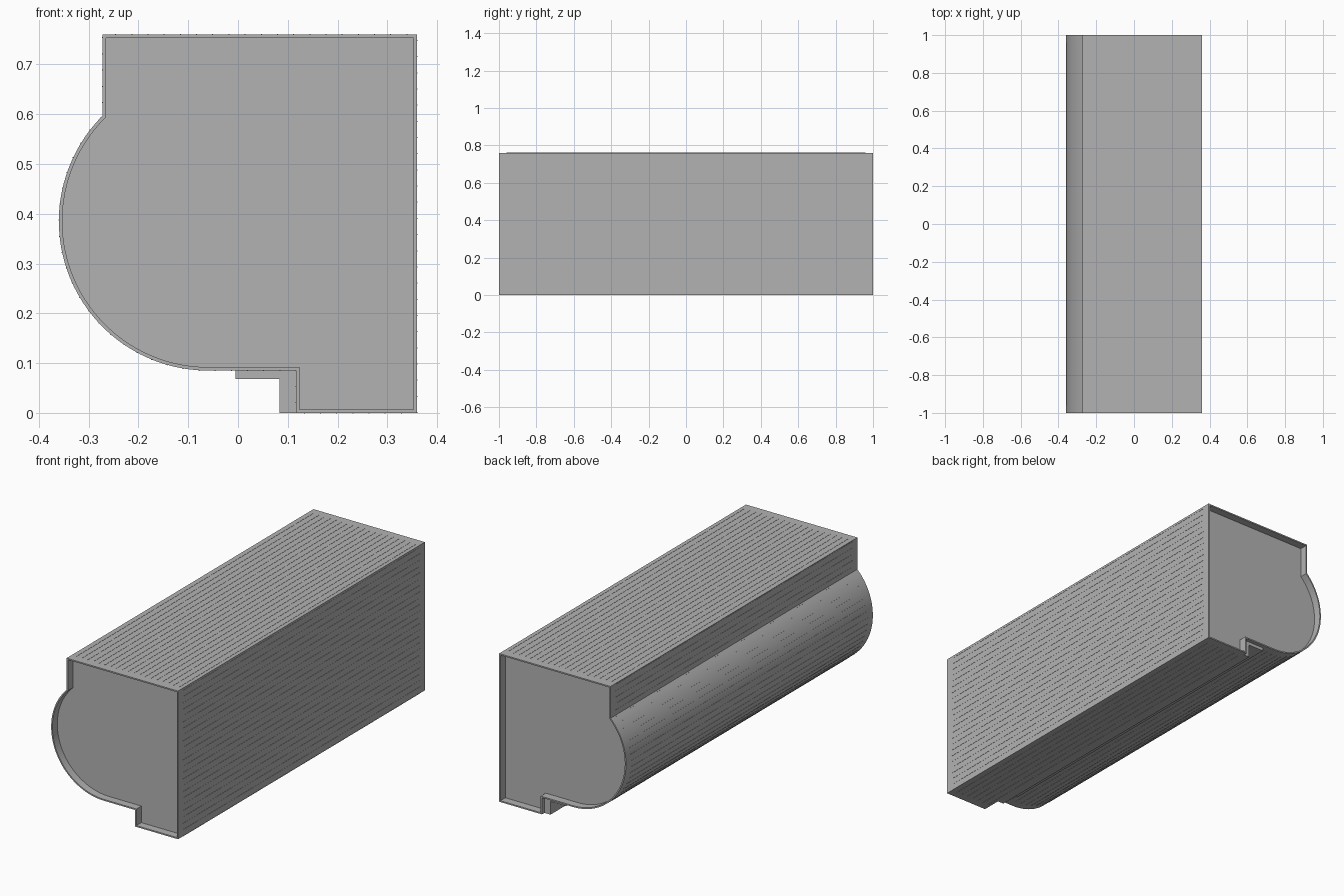
import bpy, bmesh, math
from mathutils import Vector

if "Cube" in bpy.data.objects:
    bpy.data.objects.remove(bpy.data.objects["Cube"])

grey = bpy.data.materials.new("plain_grey")
grey.use_nodes = True
colour = (0.45, 0.45, 0.45, 1)
grey.diffuse_color = colour
grey.node_tree.nodes["Principled BSDF"].inputs["Base Color"].default_value = colour

WALL, RECESS, PITCH = 0.007, 0.04, 0.0325
ARC_X, ARC_Z, RADIUS = -0.06, 0.385, 0.30


def profile(t, steps=40):
    """Box outline with a round belly and a stepped floor, inset by t."""
    r = RADIUS - t
    left = -0.272 + t
    start = math.acos((left - ARC_X) / r)
    end = 1.5 * math.pi
    angles = [start + (end - start) * i / steps for i in range(steps + 1)]
    arc = [(ARC_X + r * math.cos(a), ARC_Z + r * math.sin(a)) for a in angles]
    step = 0.117 + t
    return [(step, t), (0.36 - t, t), (0.36 - t, 0.76 - t), (left, 0.76 - t)] + arc + [
        (step, 0.085 + t)]


def finish(name, bm):
    bmesh.ops.recalc_face_normals(bm, faces=bm.faces)
    mesh = bpy.data.meshes.new(name)
    bm.to_mesh(mesh)
    bm.free()
    mesh.materials.append(grey)
    obj = bpy.data.objects.new(name, mesh)
    bpy.context.collection.objects.link(obj)
    return obj


def ring(bm, points, y):
    return [bm.verts.new((x, y, z)) for x, z in points]


def bridge(bm, a, b):
    for i in range(len(a)):
        j = (i + 1) % len(a)
        bm.faces.new((a[i], a[j], b[j], b[i]))


def prism(bm, points, y0, y1):
    a, b = ring(bm, points, y0), ring(bm, points, y1)
    bridge(bm, a, b)
    bm.faces.new(a)
    bm.faces.new(b)


# Thin outer casing, open at both ends
bm = bmesh.new()
outer, inner = profile(0), profile(WALL)
loops = [ring(bm, outer, -1), ring(bm, outer, 1), ring(bm, inner, 1), ring(bm, inner, -1)]
for i in range(4):
    bridge(bm, loops[i], loops[(i + 1) % 4])
casing = finish("casing", bm)
bpy.context.view_layer.objects.active = casing
casing.select_set(True)
bpy.ops.object.shade_smooth_by_angle(angle=math.radians(30))

# Recessed end panels
for name, side in (("front_panel", -1), ("back_panel", 1)):
    bm = bmesh.new()
    prism(bm, profile(WALL), side * (1 - RECESS), side * (0.99 - RECESS))
    finish(name, bm)

# Guide rail and seal tucked under the stepped floor
bm = bmesh.new()
prism(bm, [(0.083, 0), (0.117, 0), (0.117, 0.085), (0.083, 0.085)], -0.9, 0.98)
finish("guide_rail", bm)
bm = bmesh.new()
prism(bm, [(-0.005, 0.068), (0.083, 0.068), (0.083, 0.085), (-0.005, 0.085)], -0.9, 0.98)
finish("seal_strip", bm)

# Fine lengthwise ribs, evenly spaced around the casing
bm = bmesh.new()
carry = PITCH / 2
for i, p in enumerate(outer):
    a, b = Vector(p), Vector(outer[(i + 1) % len(outer)])
    span = (b - a).length
    if span < 1e-5:
        continue
    along = (b - a) / span
    out = Vector((along.y, -along.x))
    while carry < span:
        c = a + along * carry
        w, h = along * 0.001, out * 0.001
        prism(bm, [tuple(c - w - h), tuple(c + w - h), tuple(c + w + h), tuple(c - w + h)],
              RECESS - 1, 1 - RECESS)
        carry += PITCH
    carry -= span
finish("surface_ribs", bm)
